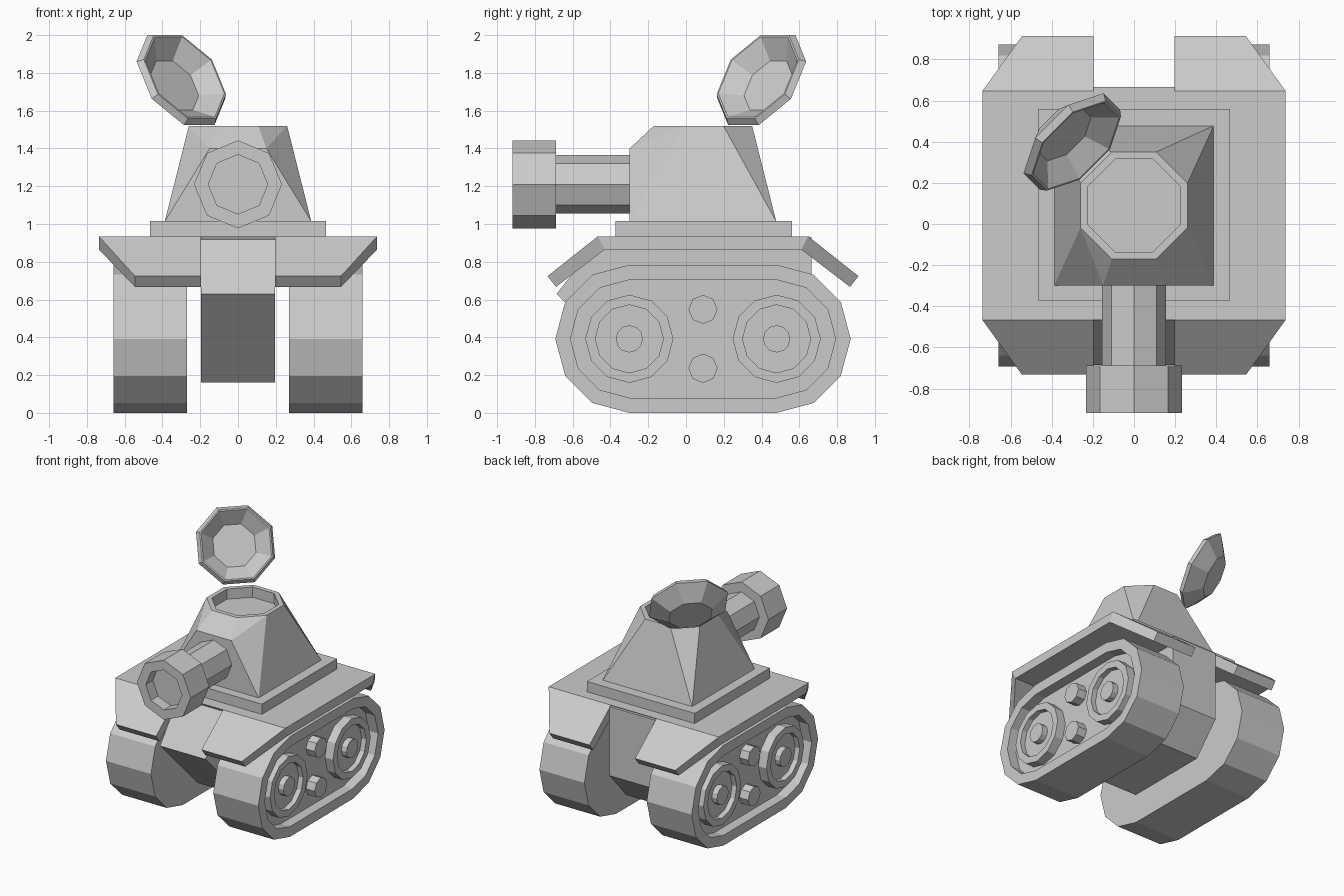
import bpy, bmesh
from math import sin, cos, pi, radians, sqrt
from mathutils import Vector

if "Cube" in bpy.data.objects:
    bpy.data.objects.remove(bpy.data.objects["Cube"])


def loft(name, rings, mirror=False):
    """Skin a closed solid through matching rings, capping both ends."""
    bm = bmesh.new()
    loops = [[bm.verts.new(p) for p in ring] for ring in rings]
    n = len(loops[0])
    for a, b in zip(loops, loops[1:]):
        for i in range(n):
            j = (i + 1) % n
            bm.faces.new((a[i], a[j], b[j], b[i]))
    bm.faces.new(loops[0])
    bm.faces.new(loops[-1])
    bmesh.ops.recalc_face_normals(bm, faces=bm.faces)
    me = bpy.data.meshes.new(name)
    bm.to_mesh(me)
    bm.free()
    ob = bpy.data.objects.new(name, me)
    bpy.context.collection.objects.link(ob)
    if mirror:
        ob.modifiers.new("mirror", 'MIRROR')
    return ob


def ngon(r, n, start=0.0):
    return [(r * cos(start + 2 * pi * i / n), r * sin(start + 2 * pi * i / n)) for i in range(n)]


def rect(hx, y0, y1, z):
    return [(-hx, y0, z), (hx, y0, z), (hx, y1, z), (-hx, y1, z)]


OCT = pi / 8                      # turn that gives an octagon flat sides
AP = cos(OCT)                     # apothem / radius
WHEEL_Y, AXLE_Z, MID_Y = (-0.30, 0.48), 0.392, 0.09


# Tracks: rounded belts with a recessed outer face
def belt(x, r):
    front = [(WHEEL_Y[0] - r * sin(a), AXLE_Z + r * cos(a)) for a in [i * pi / 6 for i in range(7)]]
    back = [(WHEEL_Y[1] + r * sin(a), AXLE_Z - r * cos(a)) for a in [i * pi / 6 for i in range(7)]]
    return [(x, y, z) for y, z in front + back]


loft("track", [belt(0.27, 0.392), belt(0.66, 0.392), belt(0.66, 0.312), belt(0.58, 0.312)], True)


# Wheels with dished faces and hubs, and small rollers between them
def turned_x(name, steps, y, z, n):
    loft(name, [[(x, y + u, z + v) for u, v in ngon(r, n)] for x, r in steps], True)


for label, y in zip(("front", "rear"), WHEEL_Y):
    turned_x(label + "_wheel", [(0.57, 0.233), (0.65, 0.233), (0.65, 0.18), (0.61, 0.18),
                                (0.61, 0.072), (0.655, 0.072)], y, AXLE_Z, 12)
for label, z in (("upper", 0.548), ("lower", 0.236)):
    turned_x(label + "_roller", [(0.57, 0.077), (0.655, 0.077)], MID_Y, z, 8)

# Hull: side profile extruded between the tracks
hull = [(-0.45, 0.93), (-0.685, 0.63), (-0.215, 0.16), (0.46, 0.16), (0.665, 0.39), (0.665, 0.93)]
loft("hull", [[(x, y, z) for y, z in hull] for x in (-0.197, 0.197)])

# Deck and four drooping mudguards
loft("deck", [rect(0.737, MID_Y - 0.52, MID_Y + 0.52, 0.865),
              rect(0.737, MID_Y - 0.557, MID_Y + 0.557, 0.935)])
for label, s in (("front", -1), ("rear", 1)):
    def guard(y0, z0, y1, z1):
        return [(0.197, MID_Y + s * y0, z0), (0.737, MID_Y + s * y0, z0),
                (0.545, MID_Y + s * y1, z1), (0.197, MID_Y + s * y1, z1)]
    loft(label + "_mudguard", [guard(0.557, 0.935, 0.823, 0.724), guard(0.52, 0.865, 0.778, 0.667)], True)

# Turret base plate
loft("turret_base", [rect(0.467, -0.372, 0.56, 0.93), rect(0.467, -0.372, 0.56, 1.015)])

# Turret: square foot rising to an octagonal hatch rim, with an upright front
bm = bmesh.new()
V = lambda x, y, z: bm.verts.new((x, MID_Y + y, z))
foot = [V(sx * 0.388, sy * 0.388, 1.013) for sx, sy in ((1, 1), (-1, 1), (-1, -1), (1, -1))]
rim, lip, floor = [[V(u, v, z) for u, v in ngon(a / AP, 8, OCT)]
                   for a, z in ((0.26, 1.52), (0.225, 1.52), (0.225, 1.44))]
brow_l, brow_r = V(-0.15, -0.388, 1.40), V(0.15, -0.388, 1.40)
for f in ((foot[0], rim[0], rim[1]), (foot[1], rim[2], rim[3]),
          (foot[0], foot[1], rim[2], rim[1]), (foot[1], foot[2], rim[4], rim[3]),
          (foot[3], foot[0], rim[0], rim[7]),
          (foot[2], brow_l, rim[4]), (brow_l, rim[5], rim[4]),
          (foot[3], rim[7], brow_r), (brow_r, rim[7], rim[6]),
          (brow_l, brow_r, rim[6], rim[5]), (foot[2], foot[3], brow_r, brow_l),
          foot, floor):
    bm.faces.new(f)
for a, b in ((rim, lip), (lip, floor)):
    for i in range(8):
        j = (i + 1) % 8
        bm.faces.new((a[i], a[j], b[j], b[i]))
bmesh.ops.recalc_face_normals(bm, faces=bm.faces)
me = bpy.data.meshes.new("turret")
bm.to_mesh(me)
bm.free()
bpy.context.collection.objects.link(bpy.data.objects.new("turret", me))


# Gun barrel and hollow muzzle
def turned_y(name, steps):
    loft(name, [[(u, y, 1.21 + v) for u, v in ngon(r, 8)] for y, r in steps])


turned_y("gun_barrel", [(-0.25, 0.155), (-0.70, 0.155)])
turned_y("gun_muzzle", [(-0.688, 0.233), (-0.918, 0.233), (-0.918, 0.157), (-0.83, 0.157)])

# Open hatch lid: faceted bowl hinged on the rear left of the turret
tilt = radians(30)
side = Vector((1, 1, 0)) / sqrt(2)
up = Vector((-sin(tilt) / sqrt(2), sin(tilt) / sqrt(2), cos(tilt)))
out = side.cross(up)
centre = Vector((-0.281, 0.38, 1.779))
steps = [(-0.09, 0.15), (0, 0.245), (0, 0.255), (-0.035, 0.275), (-0.13, 0.15)]
loft("hatch_lid", [[centre + out * d + side * u + up * v for u, v in ngon(a / AP, 8, OCT)]
                   for d, a in steps])
